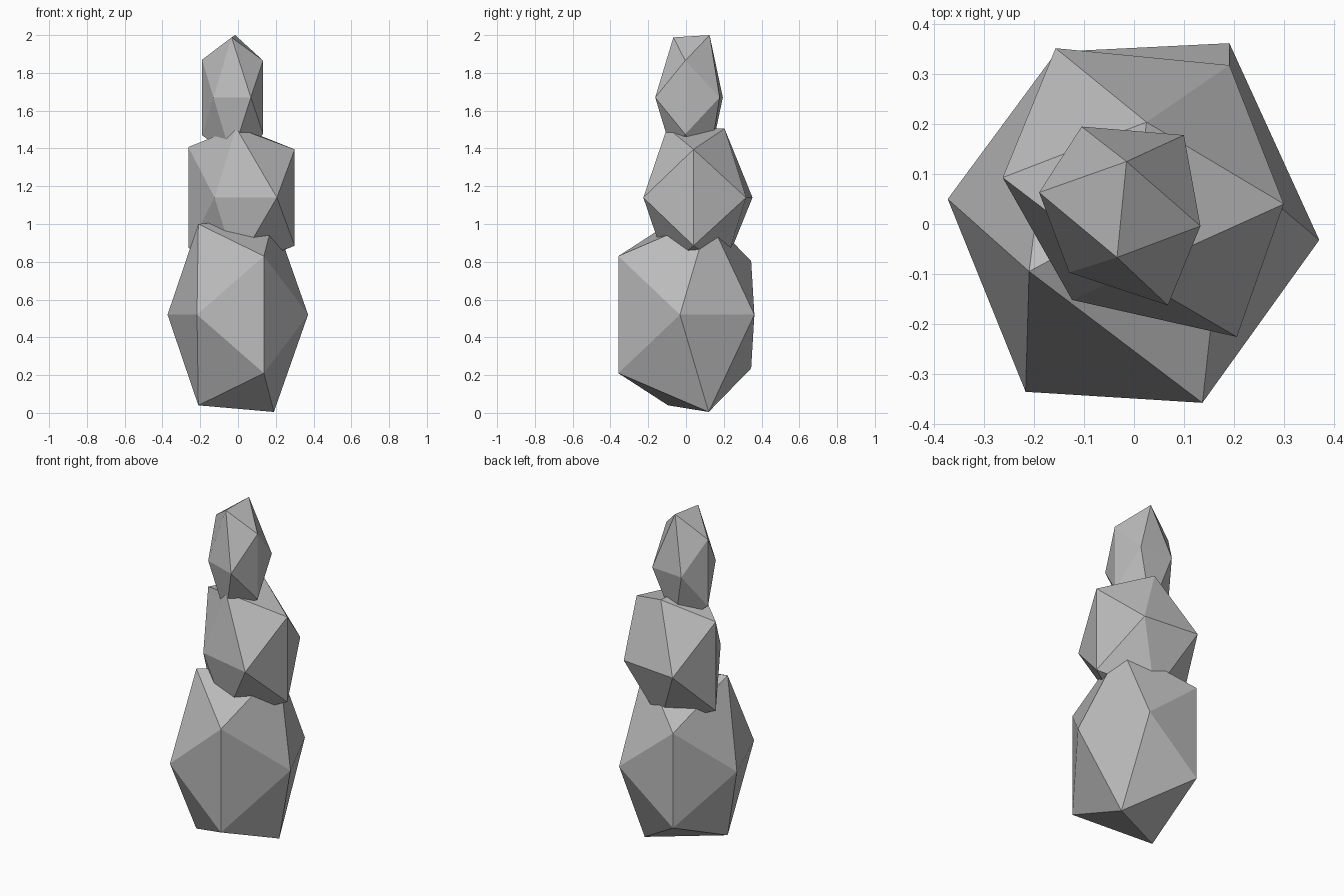
import bpy
import bmesh

default_cube = bpy.data.objects.get("Cube")
if default_cube:
    bpy.data.objects.remove(default_cube, do_unlink=True)


def make_material(name, colour):
    material = bpy.data.materials.new(name)
    material.use_nodes = True
    material.diffuse_color = colour
    shader = material.node_tree.nodes["Principled BSDF"]
    shader.inputs["Base Color"].default_value = colour
    shader.inputs["Roughness"].default_value = 0.9
    return material


def make_stone(name, middle, ridge, shoulders, waist, material):
    """Twenty-sided rock. The ridge and shoulder corners are (x, y, height
    above the waist) and are mirrored below it; waist corners are (x, y)."""
    bm = bmesh.new()
    for x, y, height in ridge + shoulders:
        for side in (1, -1):
            bm.verts.new((x, y, middle + side * height))
    for x, y in waist:
        bm.verts.new((x, y, middle))

    # Wrap the corners in flat facets
    bmesh.ops.convex_hull(bm, input=list(bm.verts))
    bmesh.ops.recalc_face_normals(bm, faces=list(bm.faces))

    mesh = bpy.data.meshes.new(name)
    bm.to_mesh(mesh)
    bm.free()
    mesh.materials.append(material)
    stone = bpy.data.objects.new(name, mesh)
    bpy.context.collection.objects.link(stone)
    return stone


stone_grey = make_material("stone grey", (0.5, 0.5, 0.5, 1.0))

# Large base stone
make_stone(
    "bottom_stone",
    middle=0.52,
    ridge=[(-0.21, -0.095, 0.48), (0.19, 0.12, 0.515)],
    shoulders=[(0.137, -0.358, 0.31), (-0.155, 0.345, 0.284)],
    waist=[(-0.373, 0.05), (-0.217, -0.336), (0.371, -0.032), (0.191, 0.362)],
    material=stone_grey,
)

# Middle stone
make_stone(
    "middle_stone",
    middle=1.14,
    ridge=[(0.025, 0.204, 0.365), (-0.01, -0.1, 0.37)],
    shoulders=[(-0.263, 0.093, 0.267), (0.3, 0.04, 0.255)],
    waist=[(-0.124, -0.152), (0.206, -0.226), (0.191, 0.318), (-0.157, 0.352)],
    material=stone_grey,
)

# Slim stone on top
make_stone(
    "top_stone",
    middle=1.67,
    ridge=[(-0.015, 0.125, 0.33), (-0.034, -0.067, 0.318)],
    shoulders=[(-0.19, 0.063, 0.2), (0.133, -0.004, 0.195)],
    waist=[(-0.105, 0.195), (0.1, 0.178), (-0.13, -0.097), (0.068, -0.163)],
    material=stone_grey,
)
